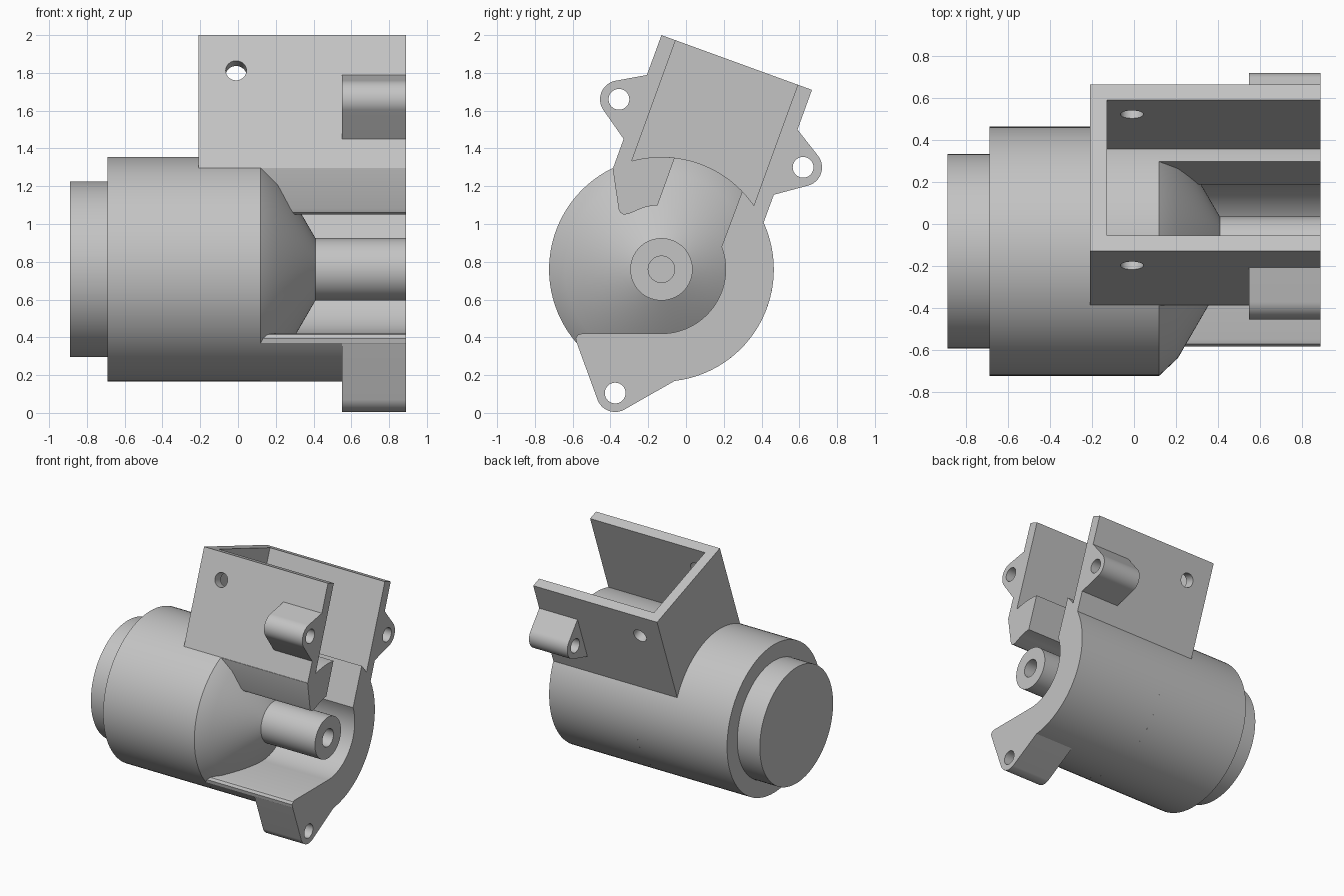
import bpy, bmesh, math
from math import radians, cos, sin
from mathutils import Vector, Matrix

cube = bpy.data.objects.get("Cube")
if cube:
    bpy.data.objects.remove(cube, do_unlink=True)

GREY = (0.55, 0.55, 0.55, 1)
mat = bpy.data.materials.new("plain grey")
mat.use_nodes = True
mat.diffuse_color = GREY
mat.node_tree.nodes["Principled BSDF"].inputs["Base Color"].default_value = GREY

AXIS = (-0.13, 0.76)          # shaft axis in y, z
R_OUT, R_IN = 0.595, 0.34     # housing shell radii
FRONT_X, END_X, EAR_X = 0.12, 0.89, 0.55


def finish(name, bm):
    bmesh.ops.recalc_face_normals(bm, faces=bm.faces)
    mesh = bpy.data.meshes.new(name)
    bm.to_mesh(mesh)
    bm.free()
    obj = bpy.data.objects.new(name, mesh)
    bpy.context.collection.objects.link(obj)
    mesh.materials.append(mat)
    return obj


def arc(center, r, a0, a1):
    """Points in y, z along an arc given in degrees."""
    n = max(4, round(abs(a1 - a0) / 3.75))
    angles = [radians(a0 + (a1 - a0) * i / n) for i in range(n + 1)]
    return [(center[0] + r * cos(a), center[1] + r * sin(a)) for a in angles]


def prism(name, outline, x0, x1):
    """Extrude a y, z outline along x."""
    bm = bmesh.new()
    face = bm.faces.new([bm.verts.new((x0, y, z)) for y, z in outline])
    out = bmesh.ops.extrude_face_region(bm, geom=[face])
    verts = [g for g in out["geom"] if isinstance(g, bmesh.types.BMVert)]
    bmesh.ops.translate(bm, vec=(x1 - x0, 0, 0), verts=verts)
    return finish(name, bm)


def lathe(name, profile):
    """Spin an x, radius profile around the shaft axis."""
    bm = bmesh.new()
    vs = [bm.verts.new((x, AXIS[0] + r, AXIS[1])) for x, r in profile]
    edges = [bm.edges.new(pair) for pair in zip(vs, vs[1:])]
    bmesh.ops.spin(bm, geom=vs + edges, cent=(0, *AXIS), axis=(1, 0, 0),
                   angle=math.tau, steps=96, use_merge=True)
    bmesh.ops.remove_doubles(bm, verts=bm.verts, dist=1e-4)
    return finish(name, bm)


def rod(center, tilt_matrix, length, r=0.055):
    bm = bmesh.new()
    bmesh.ops.create_cone(bm, cap_ends=True, segments=40, radius1=r, radius2=r,
                          depth=length, matrix=Matrix.Translation(center) @ tilt_matrix)
    return finish("hole_cutter", bm)


def cut(obj, cutter):
    mod = obj.modifiers.new("cut", 'BOOLEAN')
    mod.operation, mod.solver, mod.object = 'DIFFERENCE', 'EXACT', cutter
    bpy.context.view_layer.objects.active = obj
    bpy.ops.object.modifier_apply(modifier=mod.name)
    bpy.data.objects.remove(cutter, do_unlink=True)


parts = []

# Motor body, cone nose and hollow shaft
parts.append(lathe("motor_body", [
    (-0.89, 0), (-0.89, 0.465), (-0.69, 0.465), (-0.69, R_OUT), (FRONT_X, R_OUT),
    (0.21, 0.51), (0.41, 0.165), (END_X, 0.165), (END_X, 0.07), (0.45, 0.07), (0.45, 0)]))

# Curved shell wrapping under and behind the shaft, with a rounded lip
shell = (arc(AXIS, R_IN, -90, 20.6) + arc(AXIS, R_OUT, 44, -139)
         + [(-0.584, 0.395), (-0.572, 0.414), (-0.55, 0.42)])
parts.append(prism("housing_shell", shell, FRONT_X, END_X))

# Short flap of shell below the front hopper wall
flap = (arc(AXIS, R_OUT, 83.2, 115.7)
        + [(-0.357, 1.08), (-0.348, 1.06), (-0.33, 1.05), (-0.305, 1.053)]
        + arc(AXIS, R_IN, 107, 93.4))
parts.append(prism("front_flap", flap, FRONT_X, END_X))

# Tilted hopper: block hollowed to three walls, with a cross hole
u = Vector((cos(radians(20)), -sin(radians(20))))
v = Vector((-u.y, u.x))
top = Vector((-0.13, 2.0))
width, depth, wall = 0.848, 0.75, 0.08


def tilted(a, b, c, d):
    return [tuple(top + u * s + v * t) for s, t in ((a, c), (b, c), (b, d), (a, d))]


hopper = prism("hopper", tilted(0, width, 0, -depth), -0.21, END_X)
cut(hopper, prism("cavity", tilted(wall, width - wall, 0.2, -1), -0.13, 1.1))
cut(hopper, rod((-0.01, 0.165, 1.68), Matrix.Rotation(radians(-110), 4, 'X'), 1.4))
parts.append(hopper)

# Screw ears: name, hole centre, tip arc angles, the two root points
ears = [("front_ear", (-0.355, 1.66), 100, 215, (-0.33, 1.45), (-0.2, 1.79)),
        ("back_ear", (0.62, 1.3), -75, 40, (0.59, 1.5), (0.465, 1.155)),
        ("lower_ear", (-0.375, 0.105), 200, 298, (-0.05, 0.175), (-0.578, 0.37))]
for name, c, a0, a1, root_a, root_b in ears:
    ear = prism(name, arc(c, 0.1, a0, a1) + [root_a, root_b], EAR_X, END_X)
    cut(ear, rod((0.72, *c), Matrix.Rotation(radians(90), 4, 'Y'), 0.6))
    parts.append(ear)

# Smooth curved faces, keep corners crisp
bpy.ops.object.select_all(action='DESELECT')
for obj in parts:
    obj.select_set(True)
bpy.context.view_layer.objects.active = parts[0]
bpy.ops.object.shade_smooth_by_angle(angle=radians(20))
